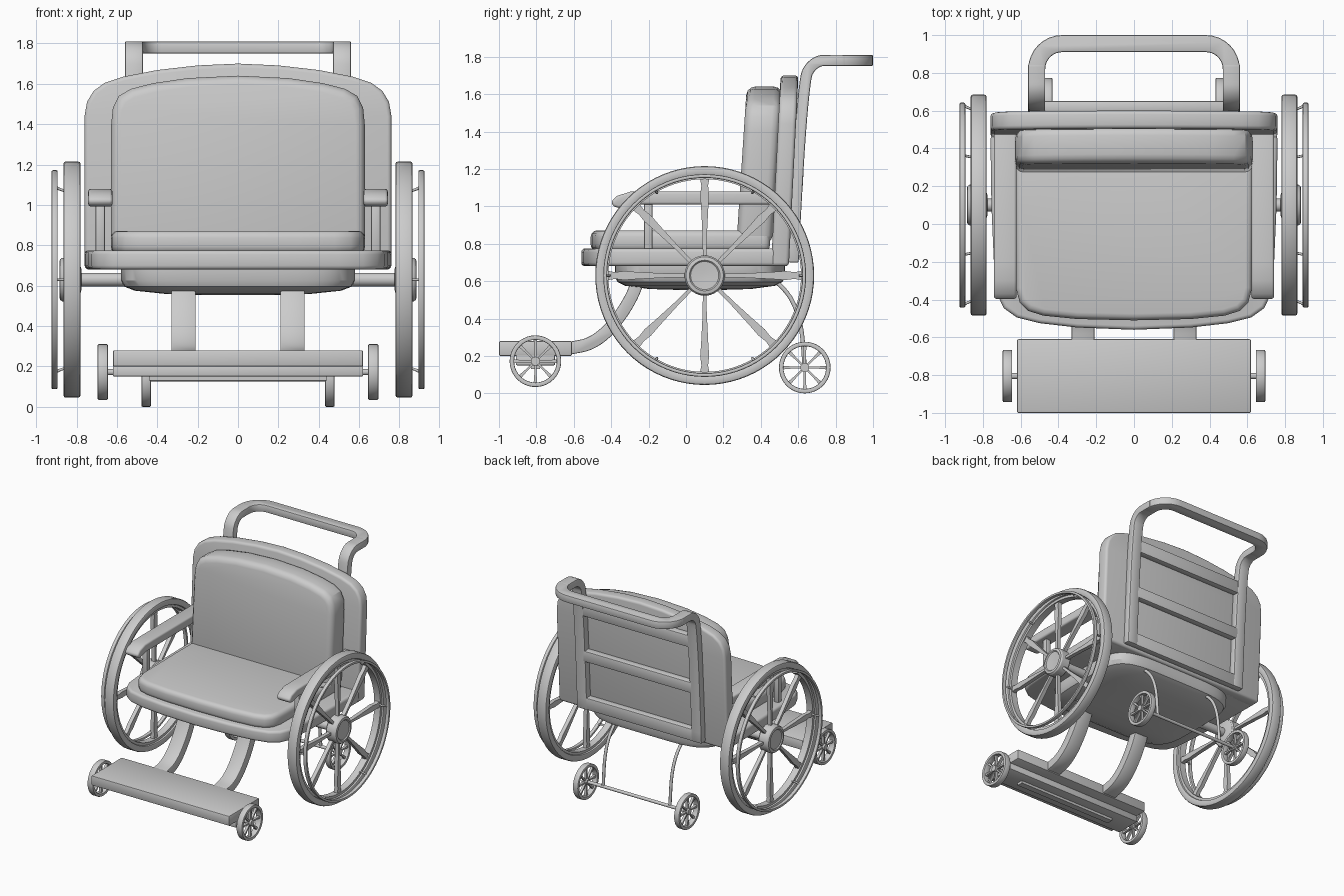
import bpy, bmesh, math
from mathutils import Vector

if "Cube" in bpy.data.objects:
    bpy.data.objects.remove(bpy.data.objects["Cube"])

PLANES = {'xy': lambda u, v, w: Vector((u, v, w)),
          'xz': lambda u, v, w: Vector((u, w, v)),
          'yz': lambda u, v, w: Vector((w, u, v))}


def finish(name, bm, bevel=0, mirror=False, segs=3, angle=35):
    bmesh.ops.recalc_face_normals(bm, faces=bm.faces[:])
    if bevel:
        edges = [e for e in bm.edges if e.is_manifold and e.calc_face_angle(0) > math.radians(angle)]
        bmesh.ops.bevel(bm, geom=edges, offset=bevel, segments=segs, profile=0.5,
                        affect='EDGES', clamp_overlap=True)
    me = bpy.data.meshes.new(name)
    bm.to_mesh(me)
    bm.free()
    ob = bpy.data.objects.new(name, me)
    bpy.context.collection.objects.link(ob)
    bpy.ops.object.select_all(action='DESELECT')
    ob.select_set(True)
    bpy.context.view_layer.objects.active = ob
    bpy.ops.object.shade_smooth_by_angle(angle=math.radians(32))
    if mirror:
        m = ob.modifiers.new('mirror', 'MIRROR')
        m.use_mirror_merge = False
    return ob


def prism(name, pts, plane, lo, hi, bevel=0, mirror=False, lean=0, z0=0, segs=3):
    """Outline extruded along the third axis; lean tilts y with height."""
    bm = bmesh.new()
    f = bm.faces.new([bm.verts.new(PLANES[plane](u, v, lo)) for u, v in pts])
    r = bmesh.ops.extrude_face_region(bm, geom=[f])
    d = PLANES[plane](0, 0, hi - lo)
    bmesh.ops.translate(bm, vec=d, verts=[g for g in r['geom'] if isinstance(g, bmesh.types.BMVert)])
    for v in bm.verts:
        v.co.y += lean * (v.co.z - z0)
    return finish(name, bm, bevel, mirror, segs)


def full(half):
    return half + [(-x, y) for x, y in reversed(half) if x > 1e-6]


def smooth(pts, n=4):
    """Catmull-Rom through the given points."""
    P = [Vector(p) for p in pts]
    P = [2 * P[0] - P[1]] + P + [2 * P[-1] - P[-2]]
    out = []
    for i in range(1, len(P) - 2):
        a, b, c, d = P[i - 1:i + 3]
        for k in range(n):
            t = k / n
            out.append(0.5 * (2 * b + (c - a) * t + (2 * a - 5 * b + 4 * c - d) * t * t
                              + (3 * b - a - 3 * c + d) * t ** 3))
    return out + [P[-2]]


def ribbon(path, width):
    """Outline of a strip of even width around a 2D path."""
    left, right = [], []
    for i, p in enumerate(path):
        t = (path[min(i + 1, len(path) - 1)] - path[max(i - 1, 0)]).normalized()
        n = Vector((-t.y, t.x)) * width / 2
        left.append(tuple(p + n))
        right.append(tuple(p - n))
    return left + right[::-1]


def box(name, lo, hi, bevel=0, mirror=False):
    pts = [(lo[0], lo[1]), (hi[0], lo[1]), (hi[0], hi[1]), (lo[0], hi[1])]
    return prism(name, pts, 'xy', lo[2], hi[2], bevel, mirror, segs=2)


def lathe(name, prof, cy, cz, segs=64, bevel=0, closed=True):
    """Profile of (radius, x) turned about the x direction, mirrored to both sides."""
    bm = bmesh.new()
    rings = []
    for i in range(segs):
        a = 2 * math.pi * i / segs
        rings.append([bm.verts.new((x, cy + r * math.cos(a), cz + r * math.sin(a))) for r, x in prof])
    n = len(prof)
    for i in range(segs):
        A, B = rings[i], rings[(i + 1) % segs]
        for j in range(n if closed else n - 1):
            k = (j + 1) % n
            bm.faces.new((A[j], A[k], B[k], B[j]))
    if not closed:
        bm.faces.new([r[0] for r in rings])
        bm.faces.new([r[-1] for r in rings])
    return finish(name, bm, bevel, True, 2)


def spokes(name, cy, cz, x, depth, prof, count):
    """Flat tapered spokes; prof is (radius, half width)."""
    bm = bmesh.new()
    for s in range(count):
        a = 2 * math.pi * s / count
        c, q = math.cos(a), math.sin(a)
        rows = []
        for r, h in prof:
            rows.append([bm.verts.new((x + dx, cy + r * c - w * q, cz + r * q + w * c))
                         for dx, w in ((-depth, -h), (-depth, h), (depth, h), (depth, -h))])
        for A, B in zip(rows, rows[1:]):
            for j in range(4):
                k = (j + 1) % 4
                bm.faces.new((A[j], A[k], B[k], B[j]))
        bm.faces.new(rows[0])
        bm.faces.new(rows[-1])
    return finish(name, bm, 0, True)


def tube(name, pts, r):
    cu = bpy.data.curves.new(name, 'CURVE')
    cu.dimensions = '3D'
    cu.bevel_depth = r
    cu.bevel_resolution = 3
    cu.use_fill_caps = True
    sp = cu.splines.new('POLY')
    sp.points.add(len(pts) - 1)
    for p, co in zip(sp.points, pts):
        p.co = (*co, 1)
        sp.use_smooth = True
    ob = bpy.data.objects.new(name, cu)
    bpy.context.collection.objects.link(ob)


# Seat board, belly and seat cushion
prism('seat_board', full([(0, -.56), (.3, -.548), (.5, -.525), (.62, -.495), (.69, -.445), (.725, -.37),
                          (.742, -.2), (.755, .1), (.76, .45), (.74, .53), (.70, .55), (0, .55)]),
      'xy', .68, .775, .02)
prism('seat_cushion', full([(0, -.51), (.3, -.503), (.48, -.485), (.56, -.46), (.605, -.415), (.625, -.34),
                            (.63, .1), (.63, .45), (0, .45)]), 'xy', .76, .872, .035)
bm = bmesh.new()
rings = []
for z, s in ((.69, 1), (.625, 1), (.595, .97), (.575, .88), (.558, .6), (.553, .25)):
    ring = []
    for i in range(64):
        a = 2 * math.pi * i / 64
        c, q = math.cos(a), math.sin(a)
        e = 0.42
        ring.append(bm.verts.new((.58 * s * math.copysign(abs(c) ** e, c),
                                  .075 + .455 * s * math.copysign(abs(q) ** e, q), z)))
    rings.append(ring)
for A, B in zip(rings, rings[1:]):
    for i in range(64):
        bm.faces.new((A[i], A[(i + 1) % 64], B[(i + 1) % 64], B[i]))
bm.faces.new(rings[0])
bm.faces.new(rings[-1])
finish('seat_underside', bm)

# Backrest shell and cushion
prism('backrest_shell', full([(0, 1.70), (.2, 1.691), (.4, 1.668), (.57, 1.635), (.66, 1.605), (.715, 1.565),
                              (.748, 1.51), (.76, 1.44), (.76, .68), (0, .68)]),
      'xz', .455, .55, .02, lean=.05, z0=.68)
prism('backrest_cushion', full([(0, 1.64), (.25, 1.628), (.42, 1.603), (.53, 1.575), (.59, 1.54), (.62, 1.48),
                                (.628, 1.40), (.63, .80), (0, .80)]),
      'xz', .27, .46, .045, lean=.065, z0=.8)

# Rear frame with cross rails, and the push handle
post = smooth([(.572, .70), (.59, 1.05), (.612, 1.40), (.637, 1.66), (.66, 1.735), (.71, 1.775),
               (.77, 1.78), (.85, 1.78)], 4)
prism('handle_post', ribbon(post, .06), 'yz', .47, .56, .008, True, segs=2)
arc = [Vector((.38 + .135 * math.cos(t * math.pi / 16), .82 + .135 * math.sin(t * math.pi / 16)))
       for t in range(9)]
bar = [Vector((.515, .78))] + arc
bar = bar + [Vector((-p.x, p.y)) for p in reversed(bar)]
prism('handle_bar', ribbon(bar, .09), 'xy', 1.75, 1.81, .008, segs=2)
for i, (a, b) in enumerate(((.70, .80), (1.10, 1.19), (1.48, 1.58))):
    y = lambda z: .572 + .06 * (z - .70)
    prism('back_rail_%d' % i, ribbon([Vector((y(a), a)), Vector((y(b), b))], .055),
          'yz', -.49, .49, .008, segs=2)

# Armrests
prism('armrest_pad', [(-.40, 1.025), (-.37, 1.055), (-.30, 1.078), (-.2, 1.08), (.5, 1.08), (.5, 1.01),
                      (-.28, 1.01), (-.36, .992), (-.39, 1.0)], 'yz', .622, .742, .018, True)
box('armrest_post', (.66, -.225, .76), (.705, -.18, 1.03), .008, True)

# Front legs and footrest
leg = smooth([(-.25, .62), (-.29, .52), (-.35, .42), (-.43, .325), (-.52, .265), (-.63, .24)], 4)
prism('front_leg', ribbon(leg, .068), 'yz', .21, .33, .006, True, segs=2)
box('footrest', (-.62, -1, .20), (.62, -.61, .28), .008)
box('footrest_underside', (-.62, -.91, .15), (.62, -.70, .205), .006)
box('footrest_keel', (-.44, -.83, .13), (.44, -.78, .155))

# Big wheels with hub, spokes and hand rim
CY, CZ = .10, .63
lathe('wheel_tyre', [(.535, .78), (.585, .78), (.585, .865), (.535, .865)], CY, CZ, 80, .012)
lathe('wheel_inner_rim', [(.515, .795), (.537, .795), (.537, .85), (.515, .85)], CY, CZ, 80)
lathe('wheel_hub', [(.05, .775), (.10, .79), (.108, .80), (.108, .87), (.10, .882), (.082, .885),
                    (.075, .878), (.02, .874)], CY, CZ, 40, closed=False)
lathe('wheel_axle', [(.034, .50), (.034, .80)], CY, CZ, 24, closed=False)
spokes('wheel_spokes', CY, CZ, .825, .016,
       [(.09, .010), (.2, .011), (.36, .019), (.43, .024), (.48, .018), (.525, .026)], 8)
lathe('hand_rim', [(.522, .893), (.542, .893), (.542, .924), (.522, .924)], CY, CZ, 80, .007)
for k in range(6):
    a = math.pi / 3 * k
    for sx in (-1, 1):
        path = [(sx * x, CY + r * math.cos(a), CZ + r * math.sin(a))
                for x, r in ((.835, .522), (.865, .510), (.885, .518), (.905, .53))]
        tube('hand_rim_clip', path, .007)


# Small wheels front and rear
def small_wheel(name, x, y, z, R=.138, w=.025):
    lathe(name + '_tyre', [(R - .024, x - w), (R, x - w), (R, x + w), (R - .024, x + w)], y, z, 40, .005)
    lathe(name + '_hub', [(.024, x - w), (.024, x + w)], y, z, 20, closed=False)
    spokes(name + '_spokes', y, z, x, .01, [(.015, .006), (.07, .006), (R - .018, .010)], 8)


small_wheel('front_wheel', .67, -.805, .172)
small_wheel('rear_wheel', .455, .635, .138, w=.023)
tube('front_axle', [(-.66, -.805, .172), (.66, -.805, .172)], .016)
tube('rear_axle', [(-.45, .635, .138), (.45, .635, .138)], .013)
for sx in (-1, 1):
    strut = smooth([(sx * .3, .42, .63), (sx * .3, .50, .58), (sx * .3, .57, .49), (sx * .3, .615, .35),
                    (sx * .3, .635, .138)], 5)
    tube('rear_strut', [tuple(p) for p in strut], .012)
